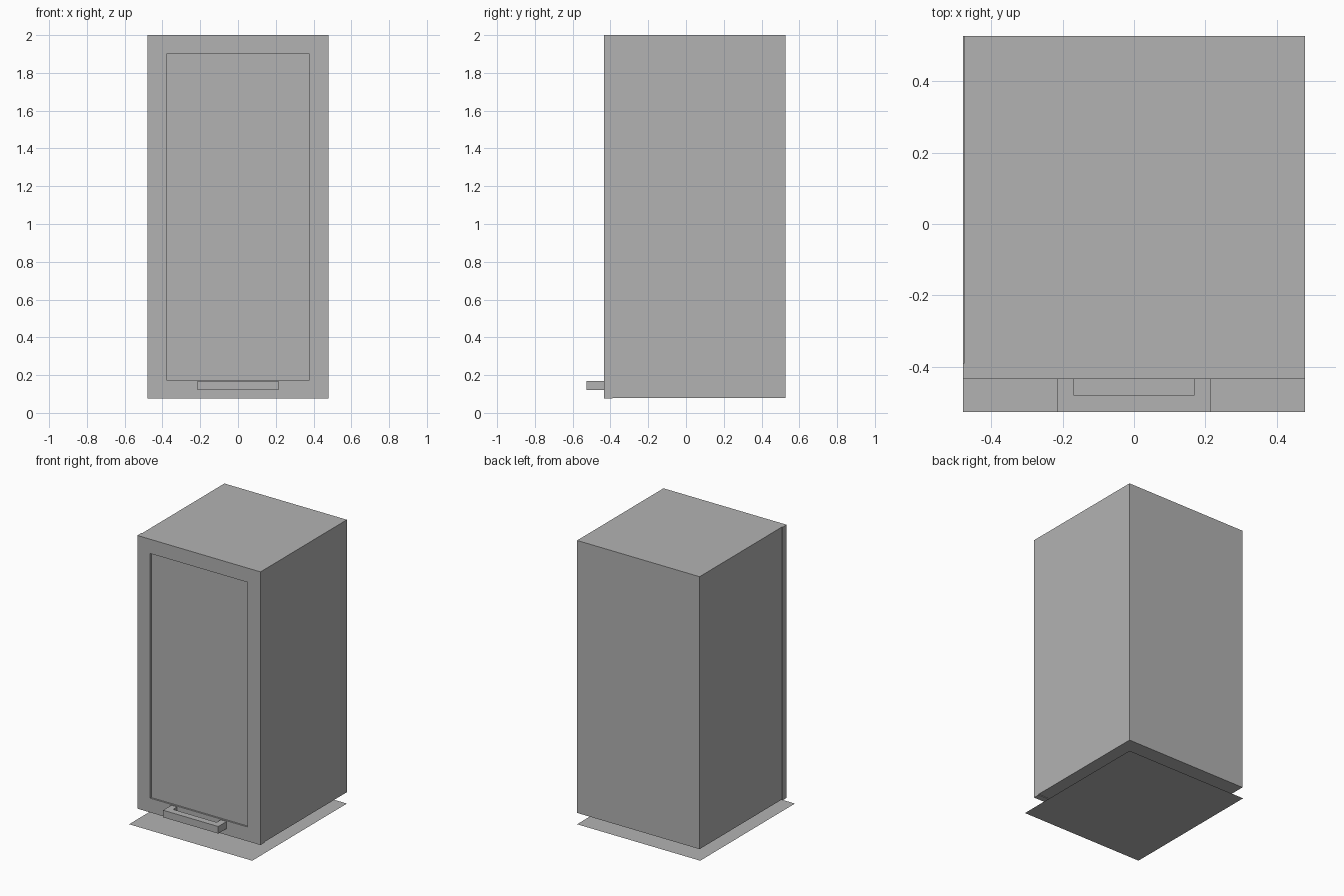
import bpy
import bmesh

default_cube = bpy.data.objects.get("Cube")
if default_cube:
    bpy.data.objects.remove(default_cube, do_unlink=True)

# One plain grey for the whole cabinet
grey = bpy.data.materials.new("plain_grey")
grey.use_nodes = True
color = (0.448, 0.448, 0.448, 1)
grey.diffuse_color = color
grey.node_tree.nodes["Principled BSDF"].inputs["Base Color"].default_value = color


def add_object(name, bm):
    mesh = bpy.data.meshes.new(name)
    bm.to_mesh(mesh)
    bm.free()
    mesh.materials.append(grey)
    obj = bpy.data.objects.new(name, mesh)
    bpy.context.collection.objects.link(obj)
    return obj


def box_bmesh(low, high):
    bm = bmesh.new()
    bmesh.ops.create_cube(bm, size=1)
    for v in bm.verts:
        v.co = [(a + b) / 2 + c * (b - a) for a, b, c in zip(low, high, v.co)]
    return bm


def box(name, low, high):
    return add_object(name, box_bmesh(low, high))


LEFT, RIGHT = 0.48, -0.475       # outer faces of the carcass
FRONT, BACK = -0.39, 0.527
BOTTOM, TOP = 0.08, 2.0
T = 0.045                        # board thickness
DOOR_FRONT = FRONT - T

# Carcass boards, butted together around a hollow inside
box("left_side", (LEFT - T, FRONT, BOTTOM), (LEFT, BACK, TOP))
box("right_side", (RIGHT, FRONT, BOTTOM), (RIGHT + T, BACK, TOP))
inner_low, inner_high = RIGHT + T, LEFT - T
box("top_board", (inner_low, FRONT, TOP - T), (inner_high, BACK, TOP))
box("bottom_board", (inner_low, FRONT, BOTTOM), (inner_high, BACK, BOTTOM + T))
box("back_board", (inner_low, BACK - T, BOTTOM + T), (inner_high, BACK, TOP - T))

# Door with a shallow recessed panel
bm = box_bmesh((-0.48, DOOR_FRONT, 0.075), (0.48, FRONT, TOP))
bm.normal_update()
front = [f for f in bm.faces if f.normal.y < -0.9]
bmesh.ops.inset_region(bm, faces=front, thickness=0.142)
panel = bmesh.ops.extrude_discrete_faces(bm, faces=front)["faces"]
bmesh.ops.translate(bm, vec=(0, 0.012, 0), verts=panel[0].verts)
add_object("door", bm)

# U-shaped handle: outline seen from above, extruded upward
half = [(0.215, DOOR_FRONT), (0.215, -0.527), (0.17, -0.48), (0.17, DOOR_FRONT)]
outer, corner, inner, root = half
outline = [outer, corner, (-corner[0], corner[1]), (-outer[0], outer[1]),
           (-root[0], root[1]), (-inner[0], inner[1]), inner, root]
bm = bmesh.new()
base = bm.faces.new([bm.verts.new((x, y, 0.12)) for x, y in outline])
raised = bmesh.ops.extrude_face_region(bm, geom=[base])["geom"]
bmesh.ops.translate(bm, vec=(0, 0, 0.05),
                    verts=[g for g in raised if isinstance(g, bmesh.types.BMVert)])
bmesh.ops.recalc_face_normals(bm, faces=bm.faces)
add_object("handle", bm)

# Thin sheet on the floor below the cabinet
bm = bmesh.new()
bmesh.ops.create_grid(bm, x_segments=1, y_segments=1, size=1)
bmesh.ops.scale(bm, vec=(0.48, 0.527, 1), verts=bm.verts)
add_object("floor_sheet", bm)
